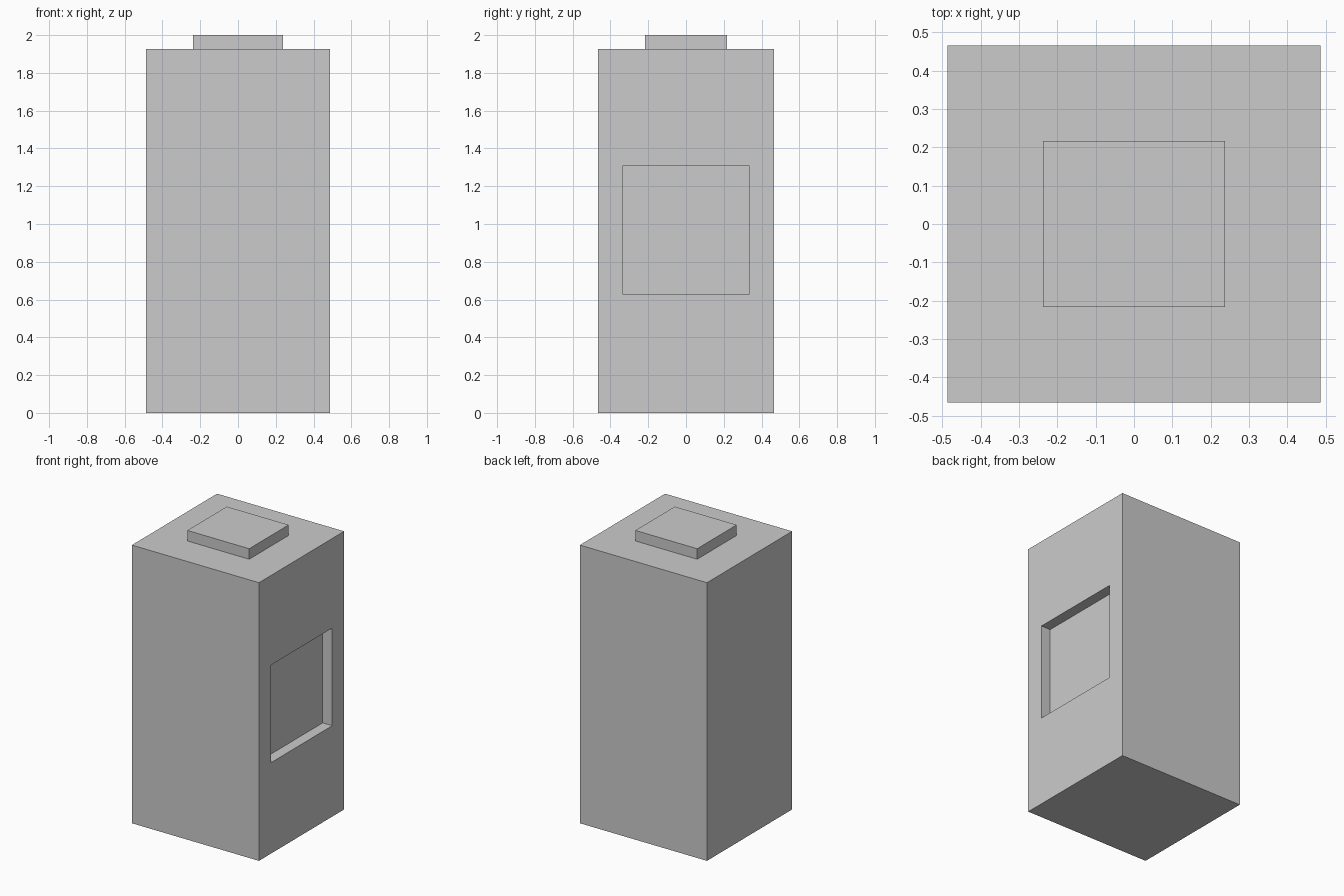
import bpy
import bmesh
from mathutils import Matrix, Vector

default = bpy.data.objects.get("Cube")
if default:
    bpy.data.objects.remove(default, do_unlink=True)

WIDTH, DEPTH, HEIGHT = 0.974, 0.932, 1.927
STEP = 0.073                      # cap height and recess depth
CAP_INSET, RECESS_INSET = 0.25, 0.13
RECESS_BOTTOM, RECESS_TOP = 0.63, 1.306


def face_towards(bm, direction):
    """Outermost face pointing along a direction."""
    d = Vector(direction)
    return max((f for f in bm.faces if f.normal.dot(d) > 0.99),
               key=lambda f: f.calc_center_median().dot(d))


def inset(bm, face, thickness):
    bmesh.ops.inset_region(bm, faces=[face], thickness=thickness,
                           use_even_offset=True)


def extrude(bm, face, offset):
    """Extrude one face and move it, leaving no face behind."""
    new = bmesh.ops.extrude_discrete_faces(bm, faces=[face])["faces"][0]
    bmesh.ops.translate(bm, verts=new.verts, vec=offset)


# Main block
bm = bmesh.new()
bmesh.ops.create_cube(
    bm, size=1,
    matrix=Matrix.Translation((0, 0, HEIGHT / 2))
    @ Matrix.Diagonal((WIDTH, DEPTH, HEIGHT, 1)))
bm.normal_update()

# Raised cap on the top
top = face_towards(bm, (0, 0, 1))
inset(bm, top, CAP_INSET)
extrude(bm, top, (0, 0, STEP))
bm.normal_update()

# Square recess in the +x side
side = face_towards(bm, (1, 0, 0))
inset(bm, side, RECESS_INSET)
for v in side.verts:
    v.co.z = RECESS_TOP if v.co.z > HEIGHT / 2 else RECESS_BOTTOM
extrude(bm, side, (-STEP, 0, 0))

bmesh.ops.recalc_face_normals(bm, faces=bm.faces)
mesh = bpy.data.meshes.new("block_body")
bm.to_mesh(mesh)
bm.free()
body = bpy.data.objects.new("block_body", mesh)
bpy.context.collection.objects.link(body)
